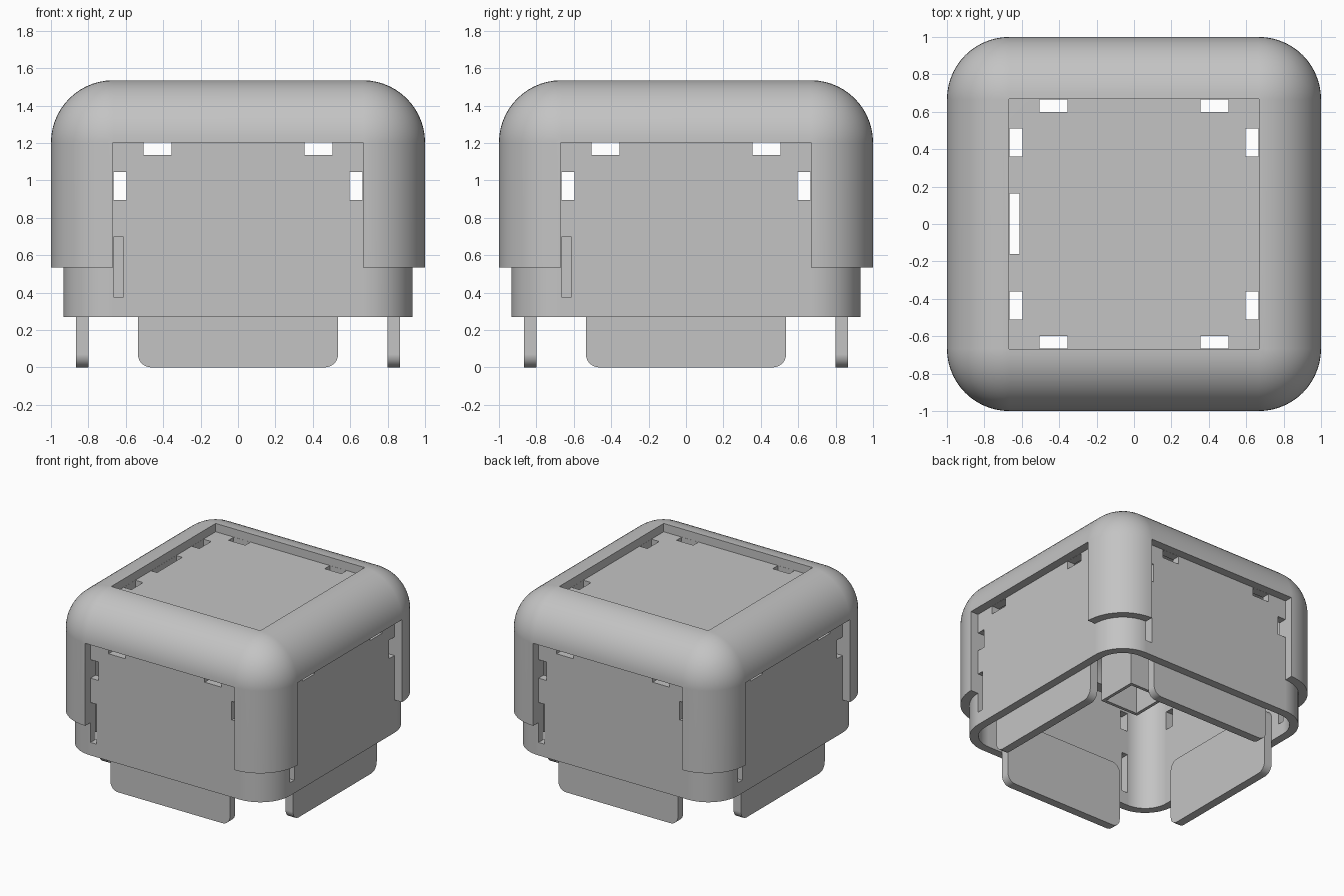
import bpy, bmesh, math
from mathutils import Matrix, Vector

if "Cube" in bpy.data.objects:
    bpy.data.objects.remove(bpy.data.objects["Cube"], do_unlink=True)

MID = 0.535      # height of the full cube's centre
CORE = 0.667     # half width of the flat part of every side

grey = bpy.data.materials.new("grey_plastic")
grey.use_nodes = True
colour = (0.55, 0.55, 0.55, 1)
grey.diffuse_color = colour
grey.node_tree.nodes["Principled BSDF"].inputs["Base Color"].default_value = colour


def make(name, bm):
    bmesh.ops.recalc_face_normals(bm, faces=bm.faces)
    mesh = bpy.data.meshes.new(name)
    bm.to_mesh(mesh)
    bm.free()
    mesh.materials.append(grey)
    ob = bpy.data.objects.new(name, mesh)
    bpy.context.collection.objects.link(ob)
    return ob


def add_box(bm, lo, hi, turn=Matrix()):
    """Box between two corners, turned about the cube's centre."""
    lo, hi = Vector(lo), Vector(hi)
    place = Matrix.Translation((lo + hi) / 2) @ Matrix.Diagonal((*(hi - lo), 1))
    lift = Matrix.Translation((0, 0, MID))
    bmesh.ops.create_cube(bm, size=1, matrix=lift @ turn @ place)


def rounded_box(name, half, bottom):
    """Cube with round edges, cut off flat at the given height."""
    bm = bmesh.new()
    bmesh.ops.create_cube(bm, size=2 * half, matrix=Matrix.Translation((0, 0, MID)))
    bmesh.ops.bevel(bm, geom=bm.edges[:], offset=half - CORE, offset_type='OFFSET',
                    segments=14, profile=0.5, affect='EDGES')
    bmesh.ops.bisect_plane(bm, geom=bm.verts[:] + bm.edges[:] + bm.faces[:],
                           plane_co=(0, 0, bottom), plane_no=(0, 0, 1), clear_inner=True)
    rim = [e for e in bm.edges if e.is_boundary]
    if rim:
        bmesh.ops.holes_fill(bm, edges=rim, sides=0)
    return make(name, bm)


def cut(target, cutter):
    cutter.hide_render = True
    mod = target.modifiers.new("cut", 'BOOLEAN')
    mod.operation, mod.solver, mod.object = 'DIFFERENCE', 'EXACT', cutter
    mod.use_self = True
    bpy.context.view_layer.objects.active = target
    bpy.ops.object.modifier_apply(modifier=mod.name)
    bpy.data.objects.remove(cutter, do_unlink=True)


def finish(ob):
    bpy.ops.object.select_all(action='DESELECT')
    ob.select_set(True)
    bpy.context.view_layer.objects.active = ob
    bpy.ops.object.shade_smooth_by_angle(angle=math.radians(30))
    mod = ob.modifiers.new("even_shading", 'WEIGHTED_NORMAL')
    mod.keep_sharp = True


side_turns = [Matrix.Rotation(i * math.pi / 2, 4, 'Z') for i in range(4)]
top_turn = Matrix.Rotation(-math.pi / 2, 4, 'X')

# Outer frame: rounded corners and edges around five open square windows
frame = rounded_box("outer_frame", 1.0, MID)
cut(frame, rounded_box("frame_hollow", 0.925, MID - 0.3))
for turn in side_turns + [top_turn]:
    bm = bmesh.new()
    add_box(bm, (-CORE, -1.2, -CORE), (CORE, -0.85, CORE), turn)
    cut(frame, make("window_cutter", bm))
finish(frame)

# Inner shell: recessed panels and lower lip, hollow and open below
shell = rounded_box("inner_shell", 0.933, 0.27)
cut(shell, rounded_box("cavity", 0.867, -0.2))

# Clip notches around each panel, with one long slot at its left edge
EDGE = CORE - 0.001
for turn in side_turns + [top_turn]:
    bm = bmesh.new()
    for s in (-1, 1):
        a, b = sorted((s * 0.355, s * 0.505))
        c, d = sorted((s * 0.597, s * EDGE))
        add_box(bm, (a, -1, 0.6), (b, -0.7, EDGE), turn)
        add_box(bm, (c, -1, 0.36), (d, -0.7, 0.51), turn)
        if turn is top_turn:
            add_box(bm, (a, -1, -EDGE), (b, -0.7, -0.6), turn)
            add_box(bm, (c, -1, -0.51), (d, -0.7, -0.36), turn)
    add_box(bm, (-EDGE, -1, -0.16), (-0.613, -0.7, 0.163), turn)
    cut(shell, make("notch_cutter", bm))
finish(shell)

# Four rounded tabs standing against the inside of the walls
for name, turn in zip(("front", "left", "back", "right"), side_turns):
    bm = bmesh.new()
    add_box(bm, (-0.535, -0.867, -MID), (0.535, -0.8, 0), Matrix())
    corners = [e for e in bm.edges
               if abs(e.verts[0].co.y - e.verts[1].co.y) > 0.01]
    bmesh.ops.bevel(bm, geom=corners, offset=0.07, offset_type='OFFSET',
                    segments=8, profile=0.5, affect='EDGES')
    bmesh.ops.transform(bm, matrix=turn, verts=bm.verts)
    finish(make(name + "_tab", bm))

# Square hollow post hanging from the ceiling
bm = bmesh.new()
add_box(bm, (-0.17, -0.17, 0), (0.17, 0.17, 0.89))
post = make("centre_post", bm)
bm = bmesh.new()
add_box(bm, (-0.145, -0.145, -0.1), (0.145, 0.145, 1.0))
cut(post, make("post_bore", bm))
finish(post)
